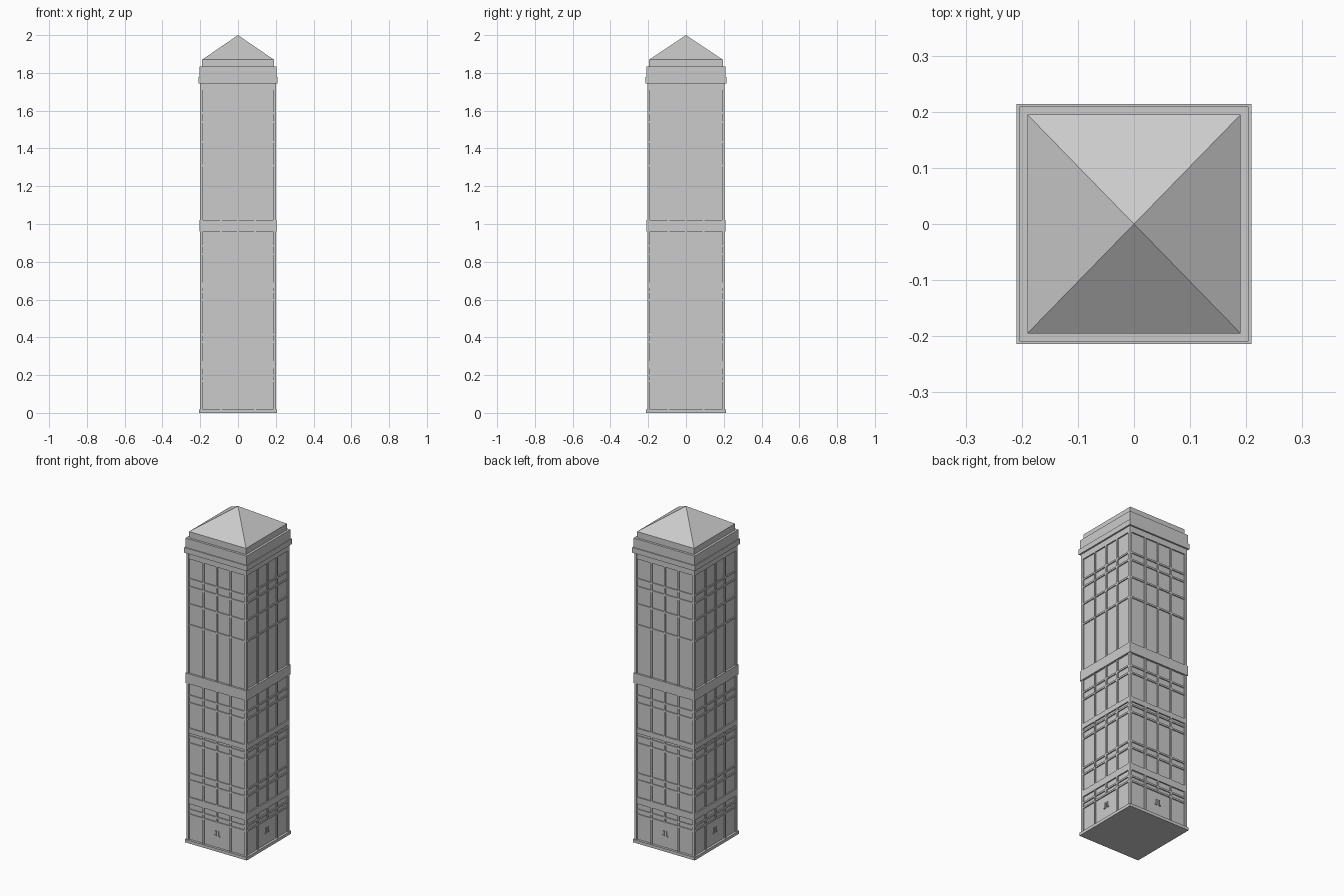
import bpy, bmesh
from mathutils import Matrix, Vector
from math import pi

if "Cube" in bpy.data.objects:
    bpy.data.objects.remove(bpy.data.objects["Cube"])

HX, HY = 0.2, 0.205      # half sizes at the outer face of the corner piers
DEPTH = 0.008            # depth of the window recess


def add_box(bm, lo, hi, mat=Matrix()):
    lo, hi = Vector(lo), Vector(hi)
    size = Matrix.Diagonal((*(hi - lo), 1))
    bmesh.ops.create_cube(bm, size=1, matrix=mat @ Matrix.Translation((lo + hi) / 2) @ size)


def finish(name, bm):
    mesh = bpy.data.meshes.new(name)
    bm.to_mesh(mesh)
    bm.free()
    obj = bpy.data.objects.new(name, mesh)
    bpy.context.collection.objects.link(obj)
    return obj


def slab(name, z0, z1, grow):
    bm = bmesh.new()
    add_box(bm, (-HX - grow, -HY - grow, z0), (HX + grow, HY + grow, z1))
    finish(name, bm)


def facade(name, boxes):
    """Boxes (x0, x1, z0, z1, out) on the front, repeated on all four sides.
    x is given in units where the half width is 0.2; out is the height above the glass."""
    bm = bmesh.new()
    for i in range(4):
        rot = Matrix.Rotation(i * pi / 2, 4, 'Z')
        half, dist = (HX, HY) if i % 2 == 0 else (HY, HX)
        s = half / 0.2
        face = dist - DEPTH
        for x0, x1, z0, z1, out in boxes:
            add_box(bm, (x0 * s, -face - out, z0), (x1 * s, -face + 0.004, z1), rot)
    finish(name, bm)


# Stacked masses
slab("tower_core", 0.0, 1.75, -DEPTH)
slab("base_plinth", 0.0, 0.018, 0.006)
slab("middle_band", 0.96, 1.02, 0.004)
slab("top_frieze", 1.71, 1.745, -0.0005)
slab("cornice_ledge", 1.745, 1.777, 0.009)
slab("cornice_parapet", 1.777, 1.833, 0.004)
slab("roof_base", 1.833, 1.87, -0.01)

# Pyramid roof
bm = bmesh.new()
x, y = HX - 0.01, HY - 0.01
base = [bm.verts.new((a * x, b * y, 1.87)) for a, b in ((-1, -1), (1, -1), (1, 1), (-1, 1))]
tip = bm.verts.new((0, 0, 2.0))
bm.faces.new(base[::-1])
for i in range(4):
    bm.faces.new((base[i], base[(i + 1) % 4], tip))
finish("pyramid_roof", bm)

# Corner piers
bm = bmesh.new()
for a in (-1, 1):
    for b in (-1, 1):
        px, py = a * (HX - 0.0075), b * (HY - 0.0075)
        add_box(bm, (px - 0.0075, py - 0.0075, 0), (px + 0.0075, py + 0.0075, 1.745))
finish("corner_piers", bm)

# Vertical mullions; the middle one stops above the entrance
facade("mullions", [(c - 0.005, c + 0.005, 0.165 if c == 0 else 0.0, 1.73, 0.007)
                    for c in (-0.09, 0, 0.09)])

# Thin horizontal window bars
bars = (0.168, 0.198, 0.375, 0.415, 0.597, 0.640, 0.840, 0.885,
        1.310, 1.435, 1.540, 1.587)
facade("window_bars", [(-0.187, 0.187, z - 0.005, z + 0.005, 0.006) for z in bars])

# Broad spandrels between window groups
facade("spandrels", [(-0.187, 0.187, 0.235, 0.275, 0.0075),
                     (-0.187, 0.187, 0.660, 0.690, 0.0075)])

# Door handles: upright grip with a small foot
handles = []
for s in (-1, 1):
    for a, b, z0, z1 in ((0.006, 0.011, 0.085, 0.118), (0.011, 0.019, 0.085, 0.091)):
        p, q = sorted((s * a, s * b))
        handles.append((p, q, z0, z1, 0.006))
facade("door_handles", handles)
